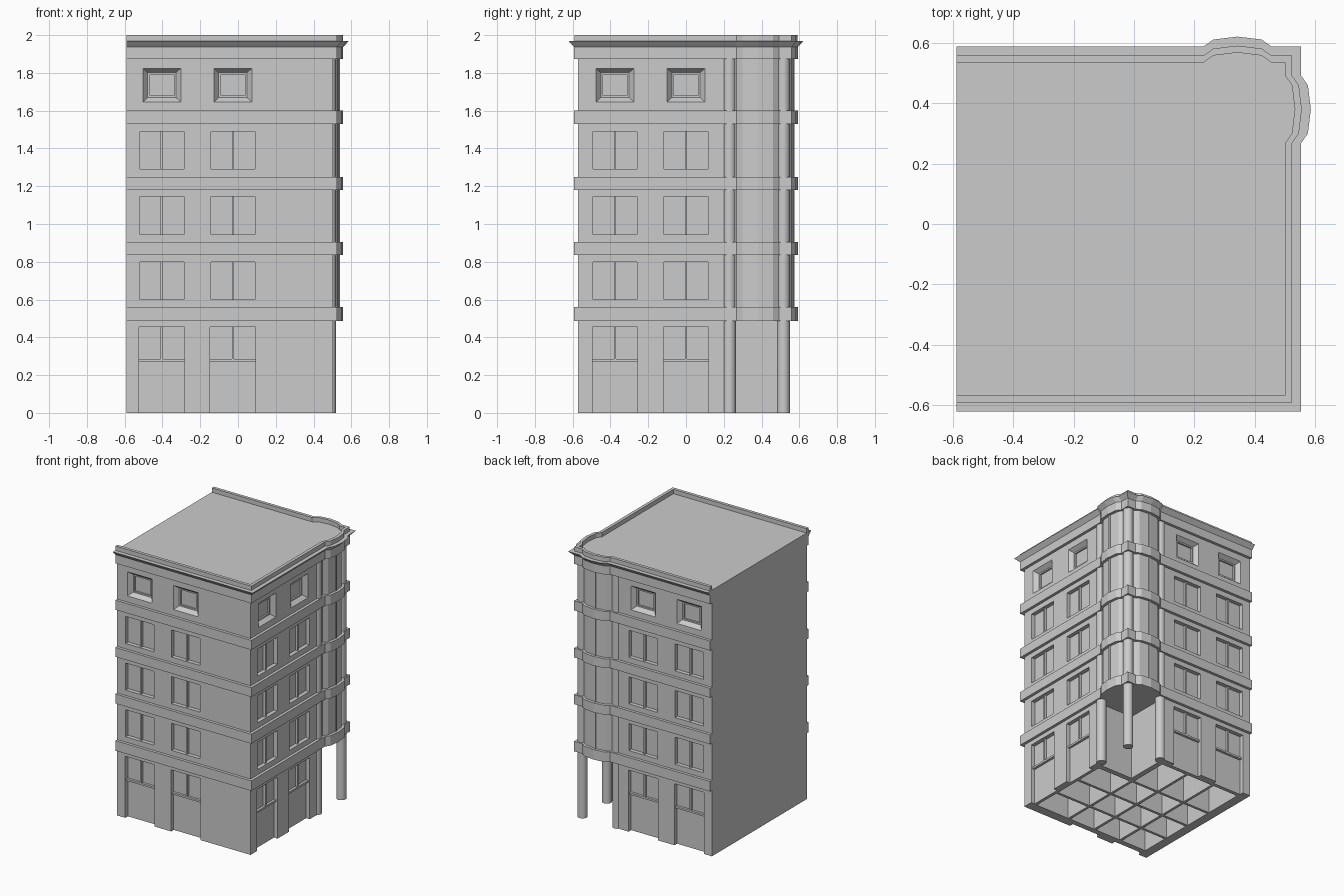
import bpy, bmesh, math
from mathutils import Vector

cube = bpy.data.objects.get("Cube")
if cube:
    bpy.data.objects.remove(cube, do_unlink=True)

stone = bpy.data.materials.new("grey_stone")
stone.use_nodes = True
stone.diffuse_color = (0.6, 0.6, 0.6, 1)
stone.node_tree.nodes["Principled BSDF"].inputs["Base Color"].default_value = (0.6, 0.6, 0.6, 1)

# Wall planes: party wall (left end), front, right, back
PARTY, FRONT, RIGHT, BACK = -0.589, -0.571, 0.503, 0.538
BULGE = 0.033
BAY_X, BAY_Y, BAY_HALF = 0.343, 0.38, 0.113     # centres of the two curved bays
TOP = 1.968


def make_object(name, bm):
    bmesh.ops.recalc_face_normals(bm, faces=bm.faces)
    mesh = bpy.data.meshes.new(name)
    bm.to_mesh(mesh)
    bm.free()
    obj = bpy.data.objects.new(name, mesh)
    bpy.context.collection.objects.link(obj)
    mesh.materials.append(stone)
    return obj


def loft(bm, lower, upper):
    """Closed solid between two matching rings of points."""
    a = [bm.verts.new(p) for p in lower]
    b = [bm.verts.new(p) for p in upper]
    bm.faces.new(a[::-1])
    bm.faces.new(b)
    for i in range(len(a)):
        j = (i + 1) % len(a)
        bm.faces.new((a[i], a[j], b[j], b[i]))


def at(points, z):
    return [(x, y, z) for x, y in points]


def prism(bm, points, z0, z1):
    loft(bm, at(points, z0), at(points, z1))


def box(bm, x0, x1, y0, y1, z0, z1):
    prism(bm, [(x0, y0), (x1, y0), (x1, y1), (x0, y1)], z0, z1)


def outline(off, steps=4):
    """Street-side outline with a curved bay on each side of the back right corner."""
    r, f, b = RIGHT + off, FRONT - off, BACK + off
    arc = [(math.cos(math.pi * i / steps) * BAY_HALF, math.sin(math.pi * i / steps) * BULGE)
           for i in range(steps + 1)]
    pts = [(PARTY, f), (r, f)]
    pts += [(r + h, BAY_Y - u) for u, h in arc]
    pts += [(r, b)]
    pts += [(BAY_X + u, b + h) for u, h in arc]
    return pts + [(PARTY, b)]


# Facade coordinates: u along the wall, d depth into the wall
FACADES = [
    (lambda u, d: (u, FRONT + d), (-0.403, -0.027)),
    (lambda u, d: (RIGHT - d, u), (-0.376, 0.0)),
    (lambda u, d: (u, BACK - d), (-0.403, -0.027)),
]


def wall_block(bm, place, u, z, d0, half0, d1, half1):
    """Block or splayed block set into a facade."""
    rings = []
    for d, (hu, hz) in ((d0, half0), (d1, half1)):
        rings.append([(*place(u + su * hu, d), z + sz * hz)
                      for su, sz in ((-1, -1), (1, -1), (1, 1), (-1, 1))])
    loft(bm, *rings)


def cut(target, bm):
    cutter = make_object("cutter", bm)
    cutter.hide_render = True
    mod = target.modifiers.new("openings", 'BOOLEAN')
    mod.operation = 'DIFFERENCE'
    mod.solver = 'EXACT'
    mod.object = cutter
    bpy.context.view_layer.objects.active = target
    bpy.ops.object.modifier_apply(modifier=mod.name)
    bpy.data.objects.remove(cutter, do_unlink=True)


# Main wall masses: recessed corner on the ground floor, curved bays above
NOTCH_X, NOTCH_Y = 0.19, 0.2
bm = bmesh.new()
prism(bm, [(PARTY, FRONT), (RIGHT, FRONT), (RIGHT, NOTCH_Y), (NOTCH_X, NOTCH_Y),
           (NOTCH_X, BACK), (PARTY, BACK)], 0, 0.52)
ground = make_object("ground_floor_walls", bm)
bm = bmesh.new()
prism(bm, outline(0), 0.51, 1.95)
upper = make_object("upper_floor_walls", bm)

# Openings and their bars
DEPTH = 0.03
doors, windows, panes, bars = (bmesh.new() for _ in range(4))
for place, centres in FACADES:
    for u in centres:
        wall_block(doors, place, u, 0.2, -0.1, (0.12, 0.255), DEPTH, (0.12, 0.255))
        wall_block(bars, place, u, 0.277, 0.012, (0.12, 0.007), 0.035, (0.12, 0.007))
        wall_block(bars, place, u, 0.365, 0.012, (0.006, 0.09), 0.035, (0.006, 0.09))
        for floor in range(3):
            z = 0.7 + 0.345 * floor
            wall_block(windows, place, u, z, -0.1, (0.117, 0.1), DEPTH, (0.117, 0.1))
            wall_block(bars, place, u, z, 0.012, (0.006, 0.1), 0.035, (0.006, 0.1))
        # splayed attic window with a deeper pane
        wall_block(windows, place, u, 1.735, -0.001, (0.101, 0.09), DEPTH, (0.075, 0.066))
        wall_block(panes, place, u, 1.735, 0.01, (0.064, 0.056), 0.042, (0.064, 0.056))
make_object("window_bars", bars)

# Hollow rooms open at the underside
xs = [-0.53, -0.3, -0.07, 0.16, 0.46]
ys = [-0.51, -0.283, -0.057, 0.17, 0.49]
for i in range(4):
    for j in range(4):
        if (i, j) != (3, 3):
            box(doors, xs[i] + 0.01, xs[i + 1] - 0.01, ys[j] + 0.01, ys[j + 1] - 0.01, -0.1, 0.48)
cut(ground, doors)
cut(upper, windows)
cut(upper, panes)

# Floor bands
for i, (z0, z1) in enumerate([(0.487, 0.561), (0.836, 0.906), (1.181, 1.25), (1.529, 1.6), (1.873, 1.937)]):
    bm = bmesh.new()
    prism(bm, outline(0.021), z0, z1)
    make_object(f"floor_band_{i + 1}", bm)

# Flared cornice with the roof on top
bm = bmesh.new()
loft(bm, at(outline(0.021), 1.937), at(outline(0.05), TOP))
make_object("cornice_and_roof", bm)

# Parapet along the street sides
bm = bmesh.new()
prism(bm, outline(0.02) + outline(-0.003)[::-1], TOP - 0.002, 2.0)
make_object("parapet", bm)

# Round columns around the corner
for name, x, y in (("right_column", 0.485, 0.23), ("corner_column", 0.485, 0.516), ("back_column", 0.2, 0.516)):
    bm = bmesh.new()
    bmesh.ops.create_cone(bm, cap_ends=True, segments=20, radius1=0.034, radius2=0.034, depth=1.9)
    bmesh.ops.translate(bm, verts=bm.verts, vec=Vector((x, y, 0.95)))
    col = make_object(name, bm)
    bpy.ops.object.select_all(action='DESELECT')
    col.select_set(True)
    bpy.context.view_layer.objects.active = col
    bpy.ops.object.shade_smooth_by_angle(angle=math.radians(40))

# Slim mullions at the middle of the curved bays
bm = bmesh.new()
box(bm, RIGHT + 0.02, RIGHT + BULGE + 0.004, BAY_Y - 0.006, BAY_Y + 0.006, 0.52, 1.9)
box(bm, BAY_X - 0.006, BAY_X + 0.006, BACK + 0.02, BACK + BULGE + 0.004, 0.52, 1.9)
make_object("bay_mullions", bm)
